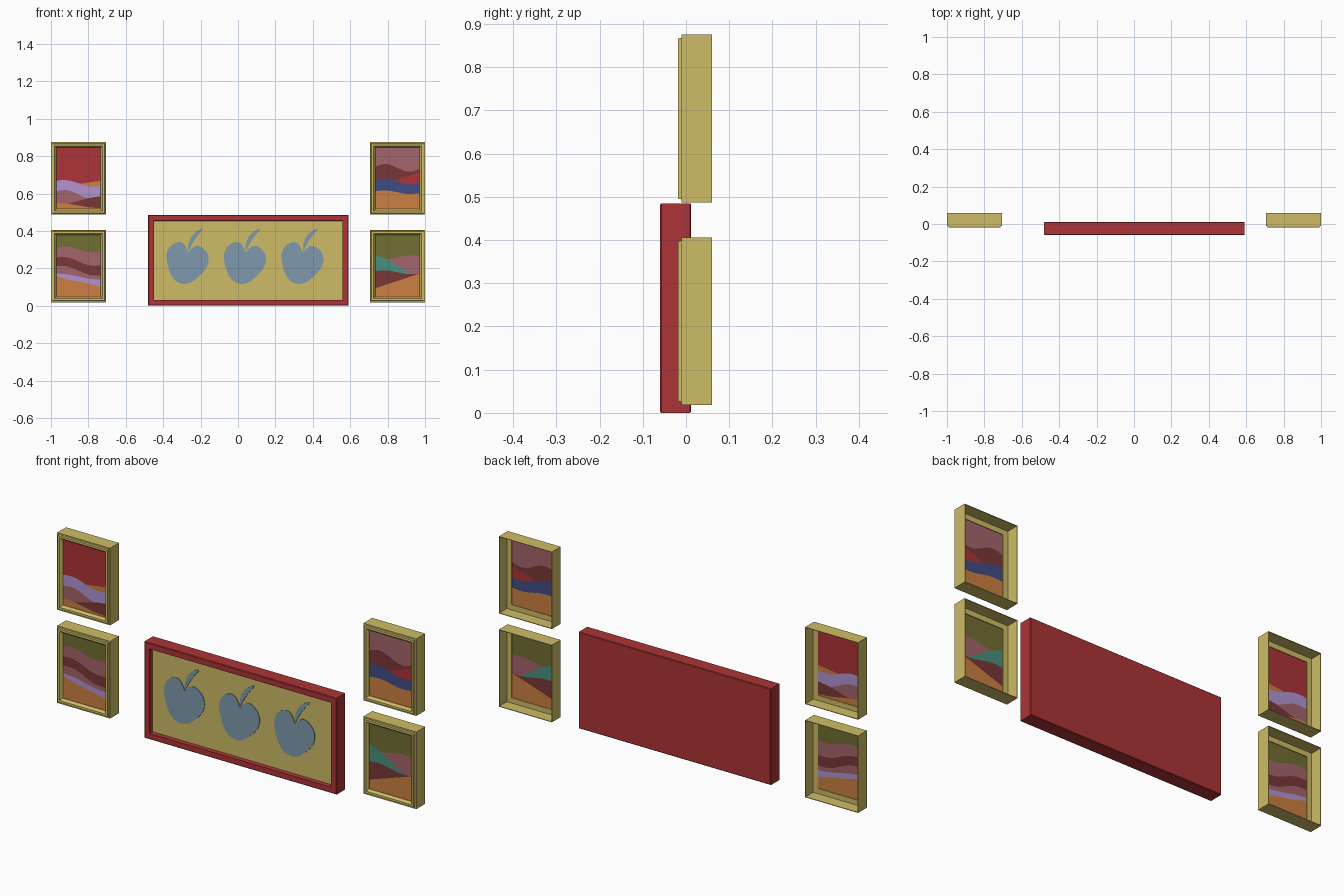
import bpy, bmesh, math
from mathutils import Vector

if "Cube" in bpy.data.objects:
    bpy.data.objects.remove(bpy.data.objects["Cube"])


def material(name, *rgb):
    m = bpy.data.materials.new(name)
    m.diffuse_color = (*[((v / 255 + 0.055) / 1.055) ** 2.4 for v in rgb], 1)
    m.use_nodes = True
    m.node_tree.nodes["Principled BSDF"].inputs["Base Color"].default_value = m.diffuse_color
    return m


MATS = {m.name: m for m in (
    material("red", 172, 52, 55), material("gold", 206, 188, 102),
    material("blue_grey", 126, 154, 174), material("mauve", 164, 101, 107),
    material("brown", 122, 55, 57), material("lavender", 178, 148, 208),
    material("orange", 204, 127, 64), material("olive", 114, 110, 50),
    material("navy", 64, 76, 132), material("teal", 70, 146, 126))}


def finish(bm, name, mats, recalc=True):
    if recalc:
        bmesh.ops.recalc_face_normals(bm, faces=bm.faces[:])
    me = bpy.data.meshes.new(name)
    bm.to_mesh(me)
    bm.free()
    for m in mats:
        me.materials.append(MATS[m])
    ob = bpy.data.objects.new(name, me)
    bpy.context.collection.objects.link(ob)
    return ob


def frame(name, mat, x0, x1, z0, z1, profile, closed):
    """Sweep a profile of (inset, y) points round a rectangle."""
    bm = bmesh.new()
    rings = [[bm.verts.new(p) for p in ((x0 + i, y, z0 + i), (x1 - i, y, z0 + i),
                                        (x1 - i, y, z1 - i), (x0 + i, y, z1 - i))]
             for i, y in profile]
    pairs = list(zip(rings, rings[1:]))
    if closed:
        pairs.append((rings[-1], rings[0]))
    else:
        bm.faces.new(rings[0])
        bm.faces.new(rings[-1])
    for a, b in pairs:
        for k in range(4):
            n = (k + 1) % 4
            bm.faces.new((a[k], a[n], b[n], b[k]))
    return finish(bm, name, [mat])


def painting(name, x0, x1, z0, z1, bands, top):
    """Landscape of wavy bands, bottom first: colour, left height, right height, wave."""
    bm = bmesh.new()
    names = [b[0] for b in bands] + [top]
    mats = list(dict.fromkeys(names))
    n = 32

    def levels(u):
        out = [0.0]
        for _, left, right, wave in bands:
            v = left + (right - left) * u + wave * math.sin(math.tau * u)
            out.append(max(out[-1], v))
        return out + [1.0]

    def vert(u, v):
        return bm.verts.new((x0 + (x1 - x0) * u, -0.003, z0 + (z1 - z0) * v))

    for i in range(n):
        ua, ub = i / n, (i + 1) / n
        la, lb = levels(ua), levels(ub)
        for k, col in enumerate(names):
            pts = [(ua, la[k]), (ub, lb[k])]
            if lb[k + 1] - lb[k] > 1e-4:
                pts.append((ub, lb[k + 1]))
            if la[k + 1] - la[k] > 1e-4:
                pts.append((ua, la[k + 1]))
            if len(pts) > 2:
                bm.faces.new([vert(*p) for p in pts]).material_index = mats.index(col)
    return finish(bm, name, mats, recalc=False)


def plate(name, mat, outline, y0, y1):
    bm = bmesh.new()
    face = bm.faces.new([bm.verts.new((x, y0, z)) for x, z in outline])
    ext = bmesh.ops.extrude_face_region(bm, geom=[face])
    verts = [g for g in ext["geom"] if isinstance(g, bmesh.types.BMVert)]
    bmesh.ops.translate(bm, verts=verts, vec=(0, y1 - y0, 0))
    return finish(bm, name, [mat])


def fruit_outline(cx, cz, n=64):
    """Round fruit with a notch near the top and a soft point near the bottom."""
    out = []
    for i in range(n):
        a = math.tau * i / n - math.pi
        r = 0.111 + 0.009 * math.cos(3 * (a - math.radians(195)))
        r -= 0.05 * math.exp(-((a - 0.16) / 0.26) ** 2)
        out.append((cx + r * math.sin(a), cz + r * math.cos(a)))
    return out


def stem_outline(cx, cz, n=12):
    """Tapered strip along a bent curve."""
    a, b, c = Vector((cx, cz)), Vector((cx + 0.015, cz + 0.08)), Vector((cx + 0.08, cz + 0.118))
    left, right = [], []
    for i in range(n):
        t = i / n
        p = a.lerp(b, t).lerp(b.lerp(c, t), t)
        d = (b - a).lerp(c - b, t).normalized()
        w = 0.003 + 0.009 * math.sin(math.pi * t)
        left.append(p + w * Vector((-d.y, d.x)))
        right.append(p - w * Vector((-d.y, d.x)))
    return left + [c] + right[::-1]


# Wide red tray with gold panel
frame("wide_frame", "red", -0.48, 0.59, 0, 0.485,
      [(0.003, 0.012), (0, 0.009), (0, -0.057), (0.003, -0.06), (0.03, -0.06), (0.032, -0.036)],
      False)
plate("wide_panel", "gold", [(x, z) for x, z in ((-0.448, 0.032), (0.558, 0.032),
                                                 (0.558, 0.453), (-0.448, 0.453))], -0.04, -0.035)

# Three fruits with curved stems
for i in range(3):
    x = -0.275 + i * 0.307
    plate(f"fruit_{i + 1}", "blue_grey", fruit_outline(x, 0.235), -0.043, -0.039)
    plate(f"fruit_stem_{i + 1}", "blue_grey", stem_outline(x + 0.01, 0.295), -0.0435, -0.039)

# Small pictures: open-backed gold frames with layered landscapes
W, H, M = 0.295, 0.388, 0.029
PROFILE = [(0, 0.06), (0, -0.01), (0.007, -0.01), (0.009, -0.018), (0.02, -0.018),
           (M, -0.006), (M, 0), (0.003, 0), (0.003, 0.06)]


def picture(name, x, z, top, *bands):
    frame(name + "_frame", "gold", x, x + W, z, z + H, PROFILE, True)
    painting(name + "_landscape", x + M, x + W - M, z + M, z + H - M, bands, top)


LEFT, RIGHT, LOW, HIGH = -1.0, 1.0 - W, 0.018, 0.487
picture("upper_left", LEFT, HIGH, "red",
        ("orange", .10, .02, .01), ("brown", .06, .21, -.01), ("mauve", .29, .19, .04),
        ("lavender", .46, .38, .03), ("orange", .36, .46, 0))
picture("lower_left", LEFT, LOW, "olive",
        ("orange", .34, .16, -.01), ("lavender", .38, .28, .01), ("mauve", .50, .35, .03),
        ("brown", .64, .51, .03), ("mauve", .80, .74, .03))
picture("upper_right", RIGHT, HIGH, "mauve",
        ("orange", .29, .26, .02), ("navy", .48, .42, .03), ("red", .35, .60, 0),
        ("brown", .69, .65, .05))
picture("lower_right", RIGHT, LOW, "olive",
        ("orange", .14, .38, 0), ("brown", .42, .38, .02), ("teal", .68, .33, .02),
        ("mauve", .62, .66, -.02))
